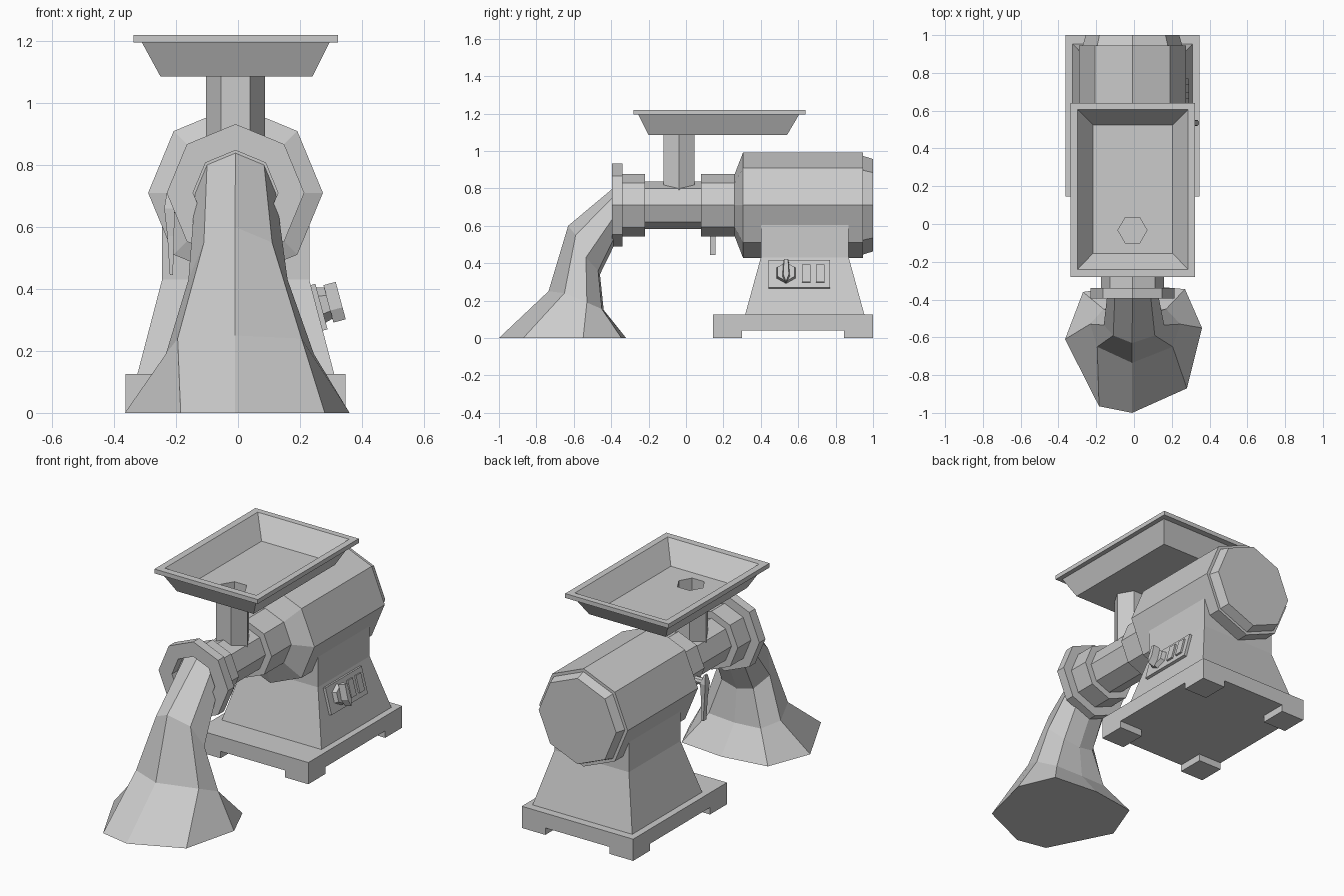
import bpy, bmesh
from math import sin, cos, pi, radians
from mathutils import Matrix, Vector

if "Cube" in bpy.data.objects:
    bpy.data.objects.remove(bpy.data.objects["Cube"])

CX = -0.008      # the machine's own centre line
AXIS_Z = 0.71    # height of the barrel axis

metal = bpy.data.materials.new("plain_grey")
metal.use_nodes = True
GREY = (0.6, 0.6, 0.6, 1)
metal.diffuse_color = GREY
metal.node_tree.nodes["Principled BSDF"].inputs["Base Color"].default_value = GREY


def finish(name, bm):
    bmesh.ops.recalc_face_normals(bm, faces=bm.faces)
    mesh = bpy.data.meshes.new(name)
    bm.to_mesh(mesh)
    bm.free()
    mesh.materials.append(metal)
    obj = bpy.data.objects.new(name, mesh)
    bpy.context.collection.objects.link(obj)
    return obj


def loft(name, rings, matrix=None):
    """Skin a list of equal-sized rings and cap both ends."""
    bm = bmesh.new()
    loops = [[bm.verts.new(p) for p in ring] for ring in rings]
    n = len(loops[0])
    for a, b in zip(loops, loops[1:]):
        for i in range(n):
            j = (i + 1) % n
            bm.faces.new((a[i], a[j], b[j], b[i]))
    bm.faces.new(loops[0])
    bm.faces.new(loops[-1])
    if matrix:
        bm.transform(matrix)
    return finish(name, bm)


def rect(x0, x1, y0, y1, z):
    return [(x0, y0, z), (x1, y0, z), (x1, y1, z), (x0, y1, z)]


def box(name, x0, x1, y0, y1, z0, z1, matrix=None):
    return loft(name, [rect(x0, x1, y0, y1, z0), rect(x0, x1, y0, y1, z1)], matrix)


def ngon(n, r, z, x=0, y=0):
    return [(x + r * cos(2 * pi * i / n), y + r * sin(2 * pi * i / n), z) for i in range(n)]


def barrel_ring(y, r):
    return [(CX + r * sin(pi * i / 4), y, AXIS_Z + r * cos(pi * i / 4)) for i in range(8)]


# Octagonal barrel: recessed outlet, flange, collars, neck, motor housing, end cap
profile = [(-0.345, 0.137), (-0.395, 0.137), (-0.395, 0.222), (-0.34, 0.222),
           (-0.34, 0.168), (-0.22, 0.168), (-0.22, 0.128), (0.08, 0.128),
           (0.08, 0.166), (0.26, 0.166), (0.305, 0.282), (0.945, 0.282),
           (0.945, 0.264), (1.0, 0.247)]
loft("grinder_barrel", [barrel_ring(y, r) for y, r in profile])

# Minced meat pouring from the outlet and spreading on the ground


def mirrored(half, left=1.0):
    """Five points from front to back on the left side, mirrored to eight."""
    return half + [(-x * left, y, z) for x, y, z in half[3:0:-1]]


meat = [
    barrel_ring(-0.343, 0.13),
    mirrored([(-0.01, -0.63, 0.60), (0.11, -0.59, 0.55), (0.16, -0.535, 0.43),
              (0.10, -0.47, 0.36), (0, -0.46, 0.34)]),
    mirrored([(-0.01, -0.735, 0.25), (0.205, -0.65, 0.24), (0.245, -0.53, 0.19),
              (0.17, -0.45, 0.155), (0, -0.44, 0.15)], 0.95),
    [(x, y, 0) for x, y in ((-0.01, -1), (0.28, -0.87), (0.36, -0.55), (0.27, -0.345),
                            (0, -0.32), (-0.27, -0.36), (-0.365, -0.61), (-0.185, -0.965))],
]
loft("minced_meat", meat)

# Base slab on four feet
box("base_slab", -0.363, 0.347, 0.145, 1.0, 0.04, 0.125)
for side, x0 in (("right", -0.363), ("left", 0.197)):
    for end, y0 in (("front", 0.145), ("back", 0.845)):
        box(f"foot_{end}_{side}", x0, x0 + 0.15, y0, y0 + 0.155, 0, 0.045)

# Tapered pedestal
loft("pedestal", [rect(CX - 0.318, CX + 0.32, 0.315, 0.955, 0.12),
                  rect(CX - 0.237, CX + 0.238, 0.4, 0.87, 0.43),
                  rect(CX - 0.237, CX + 0.238, 0.4, 0.87, 0.62)])

# Feed tray with a rim and a feed tube
tray = loft("feed_tray", [rect(-0.25, 0.24, -0.2, 0.54, 1.085),
                          rect(-0.31, 0.295, -0.255, 0.605, 1.195),
                          rect(-0.337, 0.322, -0.28, 0.64, 1.195),
                          rect(-0.337, 0.322, -0.28, 0.64, 1.22),
                          rect(-0.298, 0.285, -0.24, 0.605, 1.22),
                          rect(-0.217, 0.205, -0.155, 0.525, 1.105)])
tube = loft("feed_tube", [ngon(6, 0.095, z, CX, -0.037) for z in (0.76, 1.09)])
cutter = loft("feed_hole_cutter", [ngon(6, 0.077, z, CX, -0.033) for z in (0.9, 1.3)])
cutter.hide_render = True
cutter.hide_viewport = True
cutter.display_type = 'WIRE'
for obj in (tray, tube):
    cut = obj.modifiers.new("feed_hole", 'BOOLEAN')
    cut.operation = 'DIFFERENCE'
    cut.solver = 'EXACT'
    cut.object = cutter

# Control panel on the sloping left side: local x is up, y along, z outward
tilt = radians(15)
out = Vector((cos(tilt), 0, sin(tilt)))
up = Vector((-sin(tilt), 0, cos(tilt)))
panel = Matrix.Translation((0.25, 0.605, 0.338)) @ Matrix(
    (up, Vector((0, 1, 0)), out)).transposed().to_4x4()
box("control_panel", -0.076, 0.076, -0.165, 0.165, -0.01, 0.02, panel)
loft("dial_base", [ngon(6, r, z, 0.005, -0.07) for r, z in ((0.06, 0.015), (0.052, 0.045))], panel)


def grip_ring(z, w):
    return [(-0.06, -0.07, z), (-0.02, -0.07 + w, z), (0.065, -0.07 + w * 0.7, z),
            (0.065, -0.07 - w * 0.7, z), (-0.02, -0.07 - w, z)]


loft("dial_grip", [grip_ring(0.044, 0.02), grip_ring(0.085, 0.015)], panel)
for i, y in enumerate((0.015, 0.09)):
    box(f"switch_{i + 1}", -0.047, 0.05, y, y + 0.045, 0.015, 0.03, panel)

# Locking lever hanging on the right side of the collar
pin = Matrix.Translation((-0.12, 0.143, 0.665)) @ Matrix.Rotation(-pi / 2, 4, 'Y')
loft("lever_pin", [ngon(8, 0.02, z) for z in (-0.03, 0.09)], pin)
loft("lever_handle", [rect(-0.23, -0.222, 0.133, 0.153, 0.71),
                      rect(-0.238, -0.205, 0.121, 0.165, 0.66),
                      rect(-0.228, -0.206, 0.128, 0.158, 0.57),
                      rect(-0.22, -0.21, 0.128, 0.158, 0.445)])
